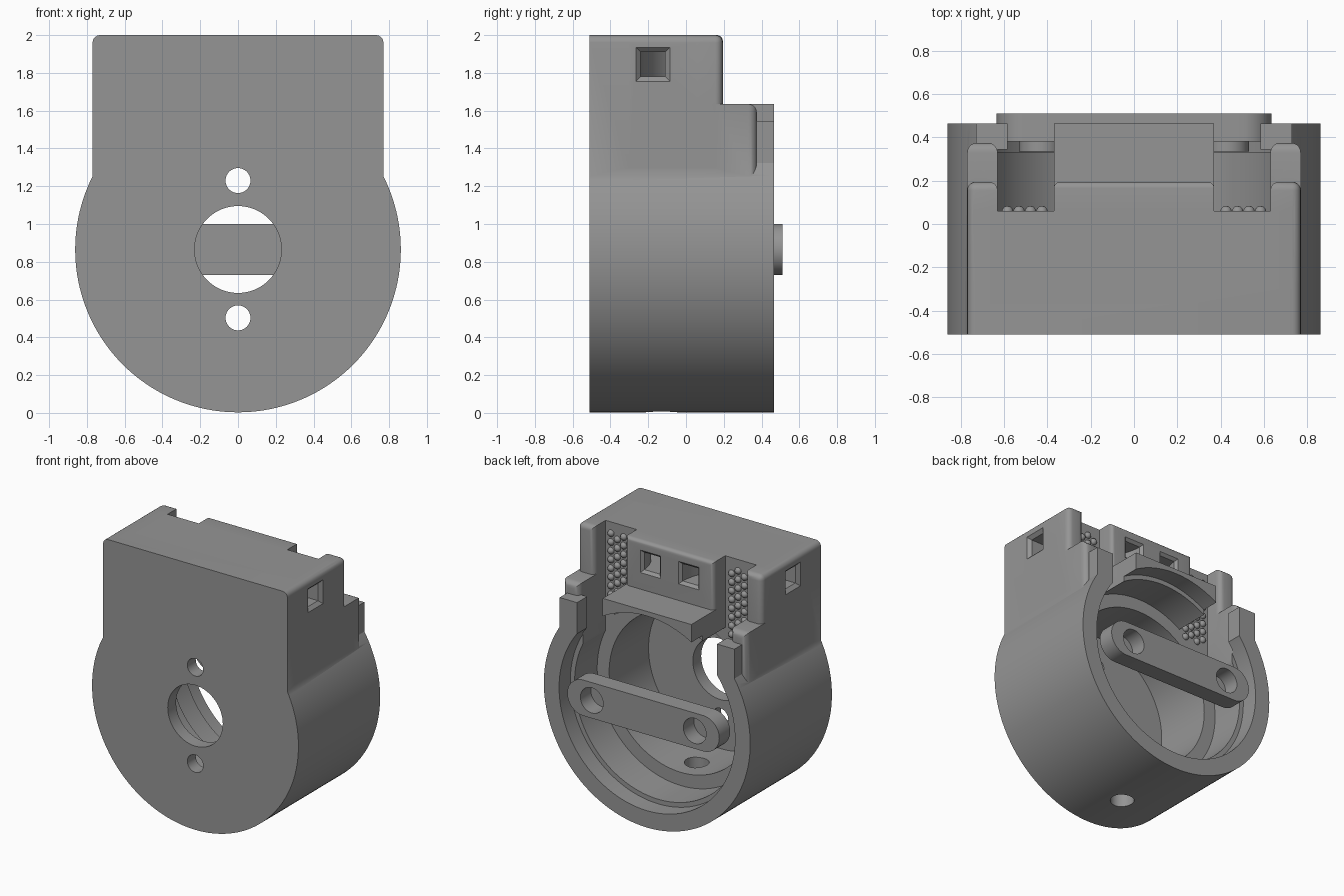
import bpy, bmesh, math
from mathutils import Vector

if "Cube" in bpy.data.objects:
    bpy.data.objects.remove(bpy.data.objects["Cube"])

CZ = 0.865  # height of the round housing's axis
grey = bpy.data.materials.new("mid grey")
grey.diffuse_color = (0.30, 0.30, 0.30, 1)
grey.use_nodes = True
grey.node_tree.nodes["Principled BSDF"].inputs["Base Color"].default_value = grey.diffuse_color


def finish(bm, name):
    bmesh.ops.recalc_face_normals(bm, faces=bm.faces)
    me = bpy.data.meshes.new(name)
    bm.to_mesh(me)
    bm.free()
    me.materials.append(grey)
    ob = bpy.data.objects.new(name, me)
    bpy.context.collection.objects.link(ob)
    return ob


def box(name, lo, hi, radius=0, rounded=None):
    """Box between two corners; edges whose midpoint passes the test are rounded."""
    bm = bmesh.new()
    bmesh.ops.create_cube(bm, size=1)
    for v in bm.verts:
        v.co = [(a + b) / 2 + c * (b - a) for a, b, c in zip(lo, hi, v.co)]
    if radius:
        es = [e for e in bm.edges if rounded((e.verts[0].co + e.verts[1].co) / 2)]
        bmesh.ops.bevel(bm, geom=es, offset=radius, segments=5, profile=0.5, affect='EDGES')
    return finish(bm, name)


def loft(rings, name):
    """Closed solid through matching rings of points."""
    bm = bmesh.new()
    vs = [[bm.verts.new(p) for p in r] for r in rings]
    n = len(vs[0])
    for a, b in zip(vs, vs[1:]):
        for i in range(n):
            j = (i + 1) % n
            bm.faces.new((a[i], a[j], b[j], b[i]))
    bm.faces.new(vs[0])
    bm.faces.new(vs[-1])
    return finish(bm, name)


def turned(name, profile, x=0, z=CZ, n=128):
    """Solid of (radius, y) steps around an axis along y."""
    return loft([[(x + r * math.cos(2 * math.pi * i / n), y, z + r * math.sin(2 * math.pi * i / n))
                  for i in range(n)] for r, y in profile], name)


def combine(ob, tool, op):
    m = ob.modifiers.new("b", 'BOOLEAN')
    m.operation, m.object, m.solver = op, tool, 'EXACT'
    bpy.context.view_layer.objects.active = ob
    bpy.ops.object.modifier_apply(modifier=m.name)
    bpy.data.objects.remove(tool)


def smooth(ob):
    bpy.ops.object.select_all(action='DESELECT')
    ob.select_set(True)
    bpy.context.view_layer.objects.active = ob
    bpy.ops.object.shade_smooth_by_angle(angle=math.radians(30))


# Round housing with a flat top at the rear, which leaves the shelf
housing = turned("housing", [(0.862, -0.51), (0.862, 0.465)], n=160)
combine(housing, box("flat_cut", (-0.9, 0.1, 1.635), (0.9, 0.7, 2.2)), 'DIFFERENCE')

# Square upper block and the centre block at its rear
combine(housing, box("block", (-0.77, -0.51, 0.95), (0.77, 0.06, 2), 0.04,
                     lambda p: abs(p.x) > 0.7 and p.z > 1.9), 'UNION')
combine(housing, box("centre_block", (-0.37, -0.2, 1.4), (0.37, 0.195, 2), 0.03,
                     lambda p: p.y > 0.15 and p.z > 1.45), 'UNION')

for s in (-1, 1):
    def side(name, x0, x1, ya, yb, za, zb, radius=0, test=None):
        xs = sorted((s * x0, s * x1))
        return box(name, (xs[0], ya, za), (xs[1], yb, zb), radius, test)
    # Corner post, its lower step and the rim prong
    combine(housing, side("post", 0.63, 0.77, -0.3, 0.195, 1.3, 2, 0.04,
                          lambda p: (p.y > 0.15 and p.z > 1.35) or
                          (p.z > 1.9 and abs(p.x) > 0.75)), 'UNION')
    combine(housing, side("step", 0.63, 0.77, -0.2, 0.375, 1.1, 1.635, 0.045,
                          lambda p: p.y > 0.3 and p.z > 1.15), 'UNION')
    combine(housing, side("prong", 0.585, 0.73, 0.34, 0.465, 1.2, 1.545), 'UNION')
    # Notches between posts and centre block
    combine(housing, side("notch", 0.37, 0.63, 0.06, 0.345, 1.1, 2.2), 'DIFFERENCE')
    combine(housing, side("rim_notch", 0.37, 0.585, 0.3, 0.7, 1.1, 2.2), 'DIFFERENCE')

# Stepped bore from the rear
combine(housing, turned("bore", [(0.60, -0.41), (0.60, 0.06), (0.70, 0.06), (0.70, 0.33),
                                 (0.735, 0.33), (0.735, 0.7)]), 'DIFFERENCE')

# Front shaft hole, two screw holes and bottom drain hole
for z, r in ((CZ, 0.23), (1.23, 0.066), (0.503, 0.066)):
    combine(housing, turned("hole", [(r, -0.7), (r, -0.3)], z=z, n=64), 'DIFFERENCE')
drain = loft([[(0.085 * math.cos(a * math.pi / 24), -0.13 + 0.085 * math.sin(a * math.pi / 24), z)
               for a in range(48)] for z in (-0.2, 0.5)], "drain")
combine(housing, drain, 'DIFFERENCE')

# Curved square channels from each side to the rear, with flared mouths
for s in (-1, 1):
    path = [((0.79, -0.175), 0.11, 90), ((0.745, -0.175), 0.065, 90)]
    for i in range(13):
        a = math.radians(90 - 7.5 * i)
        path.append(((0.525 - 0.365 * math.cos(a), 0.19 - 0.365 * math.sin(a)), 0.065, 90 - 7.5 * i))
    path[-1] = ((0.16, 0.175), 0.065, 0)
    path.append(((0.16, 0.215), 0.105, 0))
    rings = []
    for (x, y), h, deg in path:
        u = Vector((math.cos(math.radians(deg)), math.sin(math.radians(deg))))
        rings.append([(s * (x + u.x * h * p), y + u.y * h * p, 1.845 + h * q)
                      for p, q in ((-1, -1), (1, -1), (1, 1), (-1, 1))])
    combine(housing, loft(rings, "channel"), 'DIFFERENCE')
smooth(housing)

# Grip bumps on the notch walls
bm = bmesh.new()
for s in (-1, 1):
    for c in range(4):
        for r in range(8):
            bmesh.ops.create_icosphere(bm, subdivisions=2, radius=0.027)
            bm.verts.ensure_lookup_table()
            move = Vector((s * (0.425 + 0.053 * c), 0.057, 1.42 + 0.066 * r + 0.033 * (c % 2)))
            bmesh.ops.translate(bm, verts=bm.verts[-42:], vec=move)
smooth(finish(bm, "grip_bumps"))

# Rear cross bar with rounded ends and two holes
ends = []
for y in (0.38, 0.51):
    ring = []
    for s in (1, -1):
        for i in range(25):
            a = math.radians(-90 + 7.5 * i)
            ring.append((s * (0.50 + 0.135 * math.cos(a)), y, CZ + s * 0.135 * math.sin(a)))
    ends.append(ring)
bar = loft(ends, "cross_bar")
for s in (-1, 1):
    combine(bar, turned("bar_hole", [(0.095, 0.3), (0.095, 0.6)], x=s * 0.43, n=48), 'DIFFERENCE')
smooth(bar)

# Short pegs behind the bar holes
for s, side_name in ((-1, "left"), (1, "right")):
    smooth(turned("bar_peg_" + side_name, [(0.1, 0.335), (0.1, 0.385)], x=s * 0.43, n=48))
